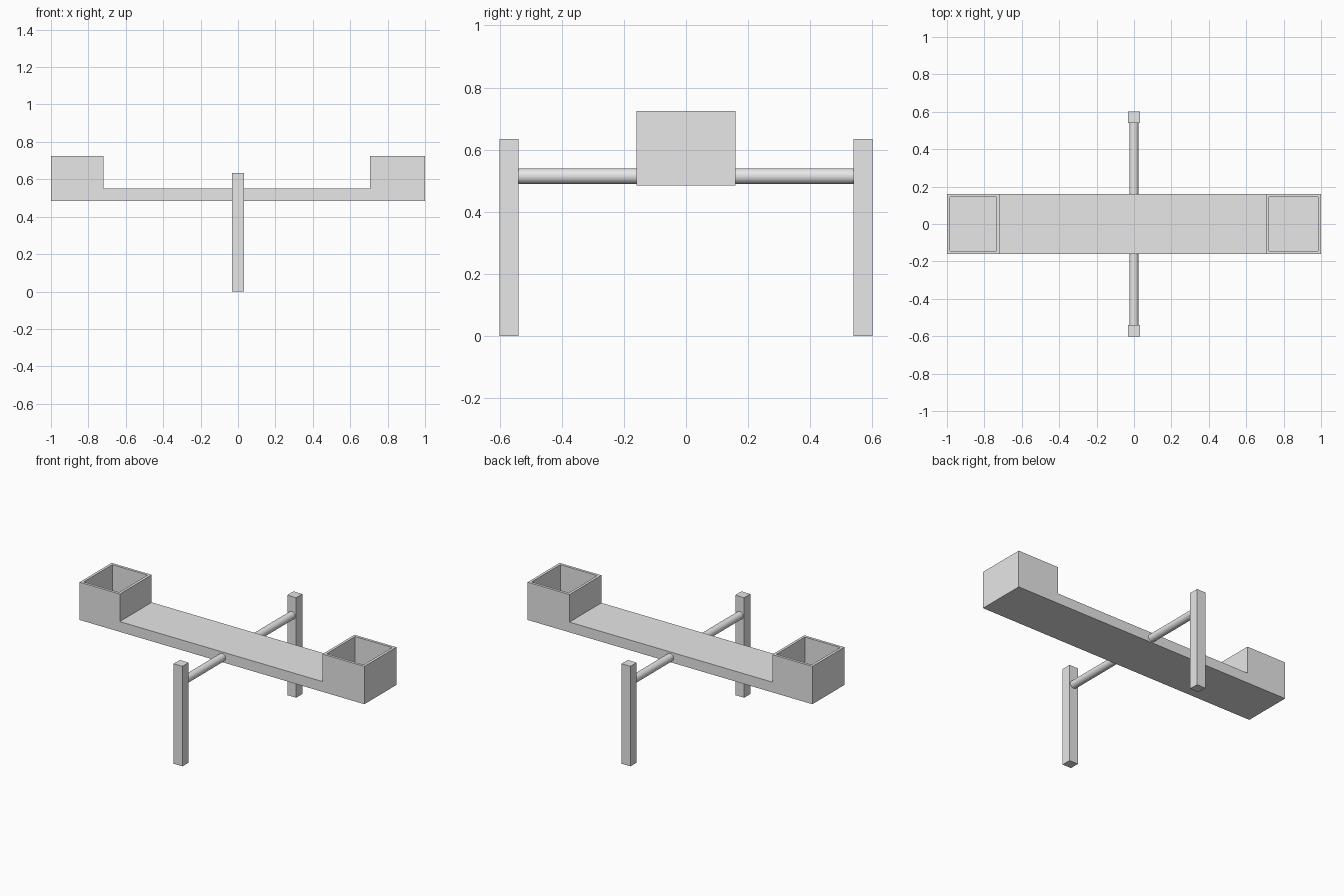
import bpy, bmesh, math
from mathutils import Vector

if "Cube" in bpy.data.objects:
    bpy.data.objects.remove(bpy.data.objects["Cube"])

grey = bpy.data.materials.new("plain grey")
grey.diffuse_color = (0.8, 0.8, 0.8, 1)
grey.use_nodes = True
grey.node_tree.nodes["Principled BSDF"].inputs["Base Color"].default_value = grey.diffuse_color


def finish(bm, name):
    bmesh.ops.recalc_face_normals(bm, faces=bm.faces)
    mesh = bpy.data.meshes.new(name)
    bm.to_mesh(mesh)
    bm.free()
    mesh.materials.append(grey)
    obj = bpy.data.objects.new(name, mesh)
    bpy.context.collection.objects.link(obj)
    return obj


# Plank with a raised box at each end, extruded from its side profile
LOW, DECK, RIM, FLOOR = 0.485, 0.55, 0.725, 0.53
profile = [(-1, LOW), (1, LOW), (1, RIM), (0.706, RIM), (0.706, DECK),
           (-0.718, DECK), (-0.718, RIM), (-1, RIM)]
bm = bmesh.new()
side = bm.faces.new([bm.verts.new((x, -0.16, z)) for x, z in profile])
ext = bmesh.ops.extrude_face_region(bm, geom=[side])
bmesh.ops.translate(bm, vec=(0, 0.32, 0),
                    verts=[v for v in ext["geom"] if isinstance(v, bmesh.types.BMVert)])
bmesh.ops.recalc_face_normals(bm, faces=bm.faces)

# Hollow out the two boxes from their tops
tops = [f for f in bm.faces if all(abs(v.co.z - RIM) < 1e-4 for v in f.verts)]
bmesh.ops.inset_individual(bm, faces=tops, thickness=0.024)
wells = bmesh.ops.extrude_discrete_faces(bm, faces=tops)["faces"]
for f in wells:
    bmesh.ops.translate(bm, vec=(0, 0, FLOOR - RIM), verts=f.verts[:])
finish(bm, "seesaw_plank")

# Round pivot rod
bpy.ops.mesh.primitive_cylinder_add(vertices=32, radius=0.025, depth=1.08,
                                    location=(0, 0, 0.515), rotation=(math.pi / 2, 0, 0))
rod = bpy.context.object
rod.name = "pivot_rod"
rod.data.materials.append(grey)
bpy.ops.object.shade_smooth_by_angle()

# Square support posts
for label, s in (("front", -1), ("back", 1)):
    bm = bmesh.new()
    bmesh.ops.create_cube(bm, size=1)
    for v in bm.verts:
        v.co = Vector((v.co.x * 0.062, v.co.y * 0.062 + s * 0.57, (v.co.z + 0.5) * 0.635))
    finish(bm, label + "_post")
